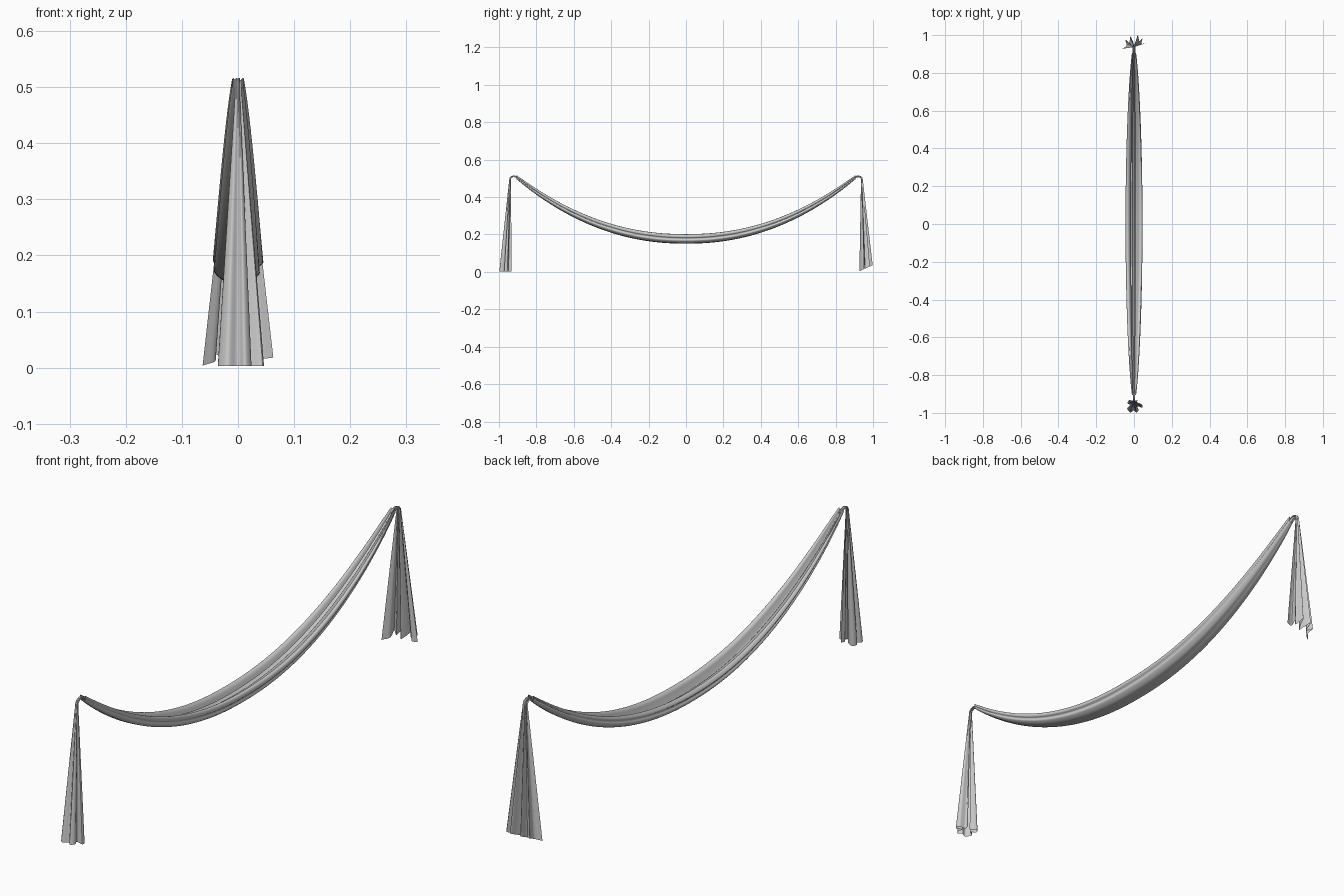
import bpy, math
from mathutils import Vector

if "Cube" in bpy.data.objects:
    bpy.data.objects.remove(bpy.data.objects["Cube"])


def smooth_profile(pts, steps=5):
    """Catmull-Rom curve through an open 2D profile."""
    p = [Vector(q) for q in pts]
    p = [2 * p[0] - p[1]] + p + [2 * p[-1] - p[-2]]
    out = []
    for i in range(1, len(p) - 2):
        a, b, c, d = p[i - 1:i + 3]
        for k in range(steps):
            t = k / steps
            out.append(0.5 * (2 * b + (c - a) * t + (2 * a - 5 * b + 4 * c - d) * t ** 2
                              + (3 * b - a - 3 * c + d) * t ** 3))
    return out + [p[-2]]


def loft(name, rows):
    """Skin a sheet of cloth over rows of points."""
    n = len(rows[0])
    verts = [v for r in rows for v in r]
    faces = [(i * n + j, i * n + j + 1, (i + 1) * n + j + 1, (i + 1) * n + j)
             for i in range(len(rows) - 1) for j in range(n - 1)]
    me = bpy.data.meshes.new(name)
    me.from_pydata(verts, [], faces)
    ob = bpy.data.objects.new(name, me)
    bpy.context.collection.objects.link(ob)
    bpy.ops.object.select_all(action='DESELECT')
    ob.select_set(True)
    bpy.context.view_layer.objects.active = ob
    bpy.ops.object.shade_smooth_by_angle(angle=math.radians(50))
    return ob


# Hanging swag: gathered folds that swell towards the middle
fold = smooth_profile([(-.35, .1), (-.55, .75), (-.8, .95), (-1, .55), (-.86, .2), (-.95, -.2),
                       (-.7, -.7), (-.3, -1), (.1, -.95), (.5, -.88), (.85, -.4), (.82, .05),
                       (1, .4), (.9, .92), (.6, .8), (.4, .2), (.2, -.3), (0, .1), (-.2, -.4)])
rows = []
N = 72
for i in range(N + 1):
    y = -0.905 + 1.81 * i / N
    z = 0.177 + 0.325 * (abs(y) / 0.9) ** 2.15
    g = 1 - (y / 0.93) ** 2
    w, h = 0.006 + 0.039 * g ** 0.7, 0.006 + 0.02 * g ** 0.5
    rows.append([(w * p.x, y, z + h * p.y) for p in fold])
loft("swag", rows)


def tail(name, hem, side, hem_z):
    """Pleated tail: bends over the support, then flares down to the hem.
    hem holds (x, outward distance) points."""
    prof = smooth_profile(hem)
    top, s0, z0 = 0.937, 0.14, 0.49
    rows = []
    # Bend over the hanging point: outward, height, tilt
    for o, z, a in [(.897, .497, 125), (.910, .505, 110), (.922, .508, 85),
                    (.932, .504, 45), (.936, .498, 20)]:
        c, s = math.cos(math.radians(a)), math.sin(math.radians(a))
        rows.append([(s0 * p.x, side * (o + s0 * (p.y - top) * c), z + s0 * (p.y - top) * s)
                     for p in prof])
    # Flared hanging part
    for i in range(17):
        t = i / 16
        k = s0 + (1 - s0) * t
        rows.append([(k * p.x, side * (top + k * (p.y - top)), z0 + (hem_z(p.y) - z0) * t)
                     for p in prof])
    loft(name, rows)


# Front tail: tight bundle with a broad front pleat
tail("front_tail", [(0, .945), (-.025, .932), (-.034, .95), (-.015, .96), (-.036, .975),
                    (-.02, .997), (0, .987), (.012, .998), (.024, .985), (.018, .965),
                    (.044, .972), (.042, .955), (.015, .95), (.02, .932)],
     -1, lambda o: 0.003)

# Back tail: wider spread with a slanted hem
tail("back_tail", [(-.063, .927), (-.04, .945), (-.045, .975), (-.025, .96), (-.02, .993),
                   (-.005, .965), (0, .95), (.01, .97), (.02, .998), (.03, .965),
                   (.045, .983), (.04, .955), (.063, .958)],
     1, lambda o: max(0, 0.003 + (o - .925) * 0.45))
